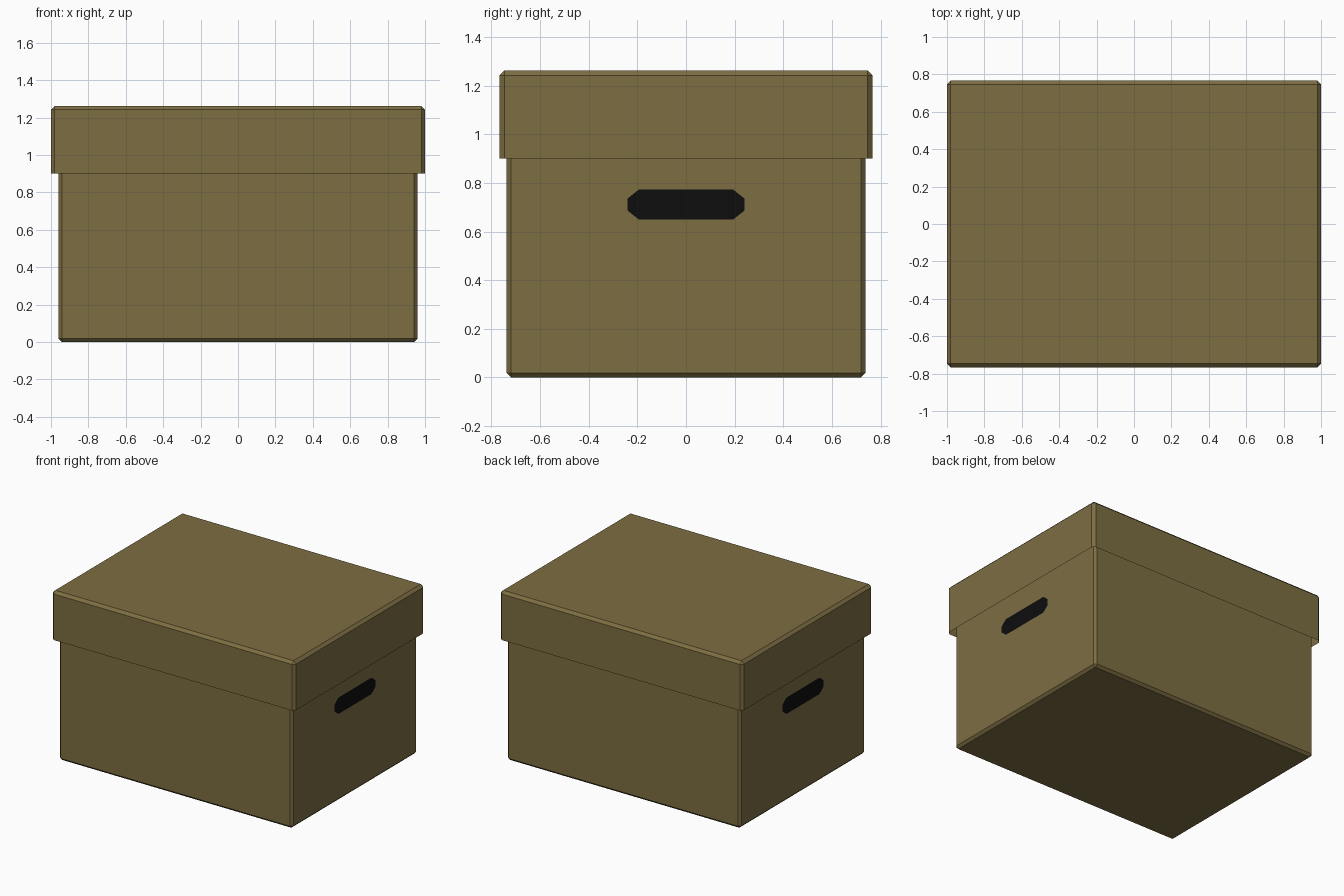
import bpy, bmesh

if "Cube" in bpy.data.objects:
    bpy.data.objects.remove(bpy.data.objects["Cube"])


def material(name, color):
    mat = bpy.data.materials.new(name)
    mat.diffuse_color = (*color, 1)
    mat.use_nodes = True
    mat.node_tree.nodes["Principled BSDF"].inputs["Base Color"].default_value = mat.diffuse_color
    return mat


def finish(name, bm, mat):
    mesh = bpy.data.meshes.new(name)
    bm.to_mesh(mesh)
    bm.free()
    mesh.materials.append(mat)
    obj = bpy.data.objects.new(name, mesh)
    bpy.context.collection.objects.link(obj)
    return obj


def open_box(name, hx, hy, z0, z1, open_z, bevel, mat):
    """Thin-walled box with chamfered edges and one open end at open_z."""
    bm = bmesh.new()
    bmesh.ops.create_cube(bm, size=2)
    for v in bm.verts:
        v.co = (v.co.x * hx, v.co.y * hy, z1 if v.co.z > 0 else z0)
    ends = [f for f in bm.faces if all(abs(v.co.z - open_z) < 1e-5 for v in f.verts)]
    bmesh.ops.delete(bm, geom=ends, context='FACES_ONLY')
    edges = [e for e in bm.edges if not e.is_boundary]
    bmesh.ops.bevel(bm, geom=edges, offset=bevel, segments=1, affect='EDGES')
    return finish(name, bm, mat)


cardboard = material("cardboard", (0.205, 0.155, 0.055))
black = material("handle_black", (0.004, 0.004, 0.004))

# Box body, open at the top under the lid
open_box("box_body", 0.96, 0.737, 0.0, 1.22, 1.22, 0.018, cardboard)

# Lid, a slightly wider shell open at the bottom
open_box("lid", 1.0, 0.767, 0.9, 1.262, 0.9, 0.02, cardboard)

# Dark handle openings with chamfered corners, one on each end
outline = [(-0.24, 0.686), (-0.195, 0.65), (0.195, 0.65), (0.24, 0.686),
           (0.24, 0.736), (0.195, 0.772), (-0.195, 0.772), (-0.24, 0.736)]
for side, label in ((1, "right"), (-1, "left")):
    bm = bmesh.new()
    bm.faces.new([bm.verts.new((side * 0.962, side * y, z)) for y, z in outline])
    finish(label + "_handle_opening", bm, black)
